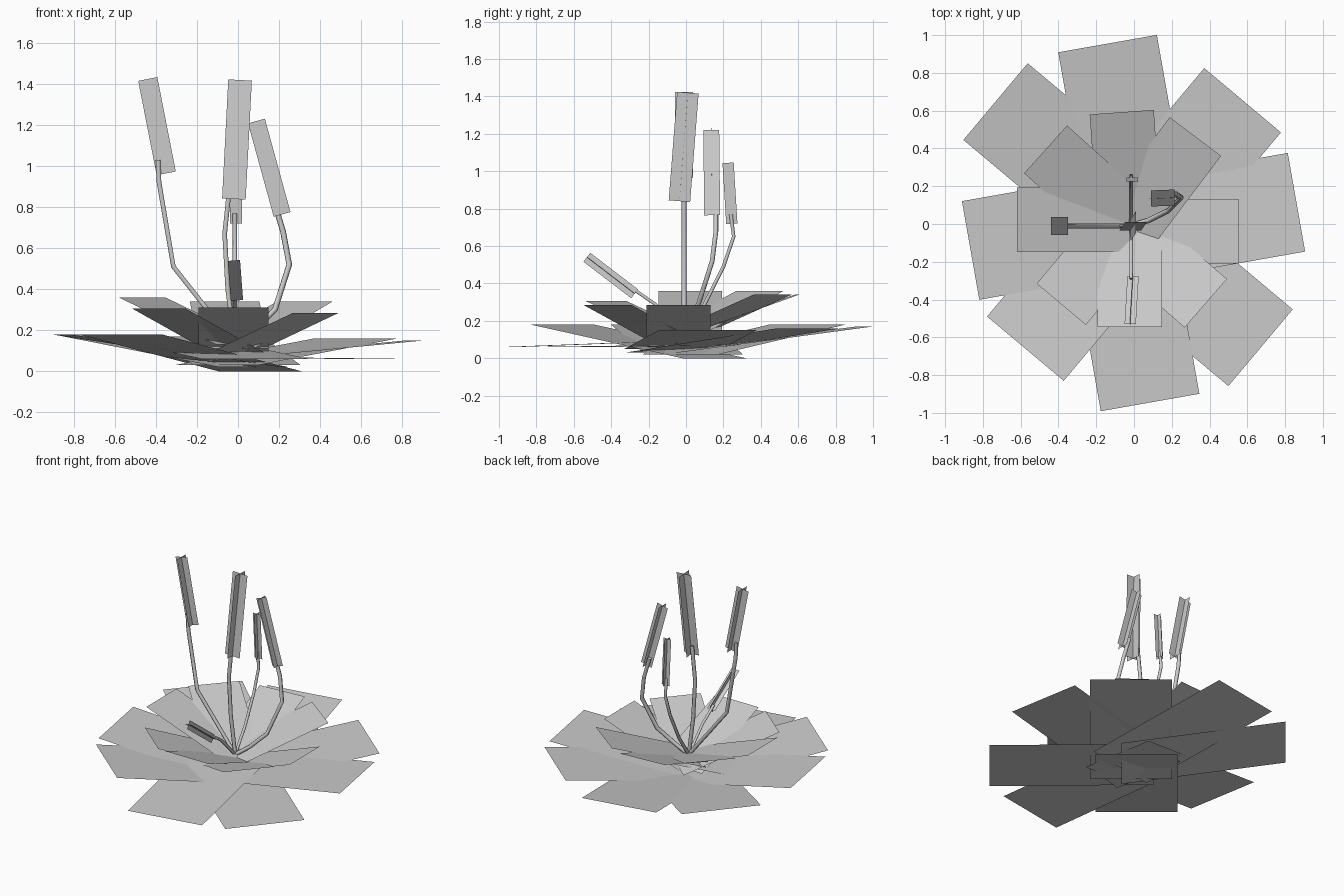
import bpy
import math
from mathutils import Vector

default_cube = bpy.data.objects.get("Cube")
if default_cube:
    bpy.data.objects.remove(default_cube, do_unlink=True)

# One plain grey for the whole plant
grey = bpy.data.materials.new("plain_grey")
grey.use_nodes = True
colour = (0.6, 0.6, 0.6, 1)
grey.diffuse_color = colour
grey.node_tree.nodes["Principled BSDF"].inputs["Base Color"].default_value = colour


def add_object(name, data):
    obj = bpy.data.objects.new(name, data)
    data.materials.append(grey)
    bpy.context.collection.objects.link(obj)
    return obj


def strip(start, end, half_side):
    """Four corners of a flat strip running from start to end."""
    return [start - half_side, start + half_side, end + half_side, end - half_side]


def add_cards(name, strips):
    mesh = bpy.data.meshes.new(name)
    points = [corner for corners in strips for corner in corners]
    faces = [range(i, i + 4) for i in range(0, len(points), 4)]
    mesh.from_pydata(points, [], [tuple(f) for f in faces])
    mesh.update()
    return add_object(name, mesh)


def add_leaf(name, tip, degrees, tip_z, root_z, width, reach):
    """Rectangular leaf pointing outward, with its root just past the centre."""
    angle = math.radians(degrees)
    outward = Vector((math.cos(angle), math.sin(angle), 0))
    side = Vector((outward.y, -outward.x, 0)) * width / 2
    flat_tip = Vector((tip[0], tip[1], 0))
    root = flat_tip - outward * reach
    root.z, flat_tip.z = root_z, tip_z
    return add_cards(name, [strip(root, flat_tip, side)])


# Outer rosette: tip centre, heading, tip height, root height
outer_leaves = {
    "east": ((.86, .115), 10, .15, .05),
    "north_east": ((.575, .655), 50, .16, .03),
    "north": ((-.14, .955), 100, .17, .03),
    "north_west": ((-.733, .648), 140, .18, .02),
    "west": ((-.865, -.14), 190, .18, .02),
    "south_west": ((-.575, -.66), 230, .18, 0),
    "south": ((.085, -.945), 280, .06, .1),
    "south_east": ((.67, -.655), 320, .06, .07),
}
for place, spec in outer_leaves.items():
    add_leaf("outer_leaf_" + place, *spec, width=.53, reach=1.06)

# Inner rosette: smaller and steeper
inner_leaves = {
    "east": ((.555, -.04), 0, .285),
    "north_east": ((.325, .463), 53, .34),
    "north": ((-.065, .592), 94, .34),
    "north_west": ((-.468, .395), 138, .36),
    "west": ((-.62, .022), 180, .36),
    "south_west": ((-.385, -.425), 230, .305),
    "south": ((-.022, -.545), 270, .31),
    "south_east": ((.38, -.42), 319, .285),
}
for place, (tip, heading, height) in inner_leaves.items():
    add_leaf("inner_leaf_" + place, tip, heading, height, height - .23,
             width=.34, reach=.64)


# Stems: bent round tubes sharing one foot
foot = (-.015, -.01, .13)


def add_stem(name, path, radius):
    curve = bpy.data.curves.new(name, "CURVE")
    curve.dimensions = "3D"
    curve.bevel_depth = radius
    curve.bevel_resolution = 1
    curve.use_fill_caps = True
    spline = curve.splines.new("POLY")
    path = [foot] + path
    spline.points.add(len(path) - 1)
    for point, place in zip(spline.points, path):
        point.co = (*place, 1)
    return add_object(name, curve)


def add_flower(name, bottom, top, width):
    """Two strips crossed along one axis."""
    bottom, top = Vector(bottom), Vector(top)
    axis = (top - bottom).normalized()
    across = Vector((0, 1, 0)).cross(axis).normalized()
    deep = axis.cross(across)
    return add_cards(name, [strip(bottom, top, side * width / 2)
                            for side in (across, deep)])


# Each plant stalk: stem path, radius, flower bottom, flower top, flower width
stalks = {
    "west": ([(-.315, -.01, .51), (-.385, -.01, .92), (-.39, -.01, 1.03)], .013,
             (-.35, -.01, .965), (-.44, -.01, 1.425), .095),
    "centre": ([(-.05, -.01, .4), (-.065, -.01, .67), (-.04, -.01, .91)], .013,
               (-.02, -.035, .84), (.01, .01, 1.42), .115),
    "east": ([(.08, .02, .2), (.18, .07, .3), (.25, .14, .52), (.22, .16, .68),
              (.175, .16, .83)], .014,
             (.215, .14, .765), (.09, .135, 1.22), .085),
    "north": ([(-.015, .1, .29), (-.015, .2, .49), (-.015, .255, .65),
               (-.015, .24, .77)], .011,
              (-.01, .245, .72), (-.01, .225, 1.045), .06),
    "south": ([(-.015, -.165, .29), (-.015, -.29, .375)], .01,
              (-.005, -.275, .345), (-.02, -.53, .54), .06),
}
for place, (path, radius, bottom, top, width) in stalks.items():
    add_stem("stem_" + place, path, radius)
    add_flower("flower_" + place, bottom, top, width)
